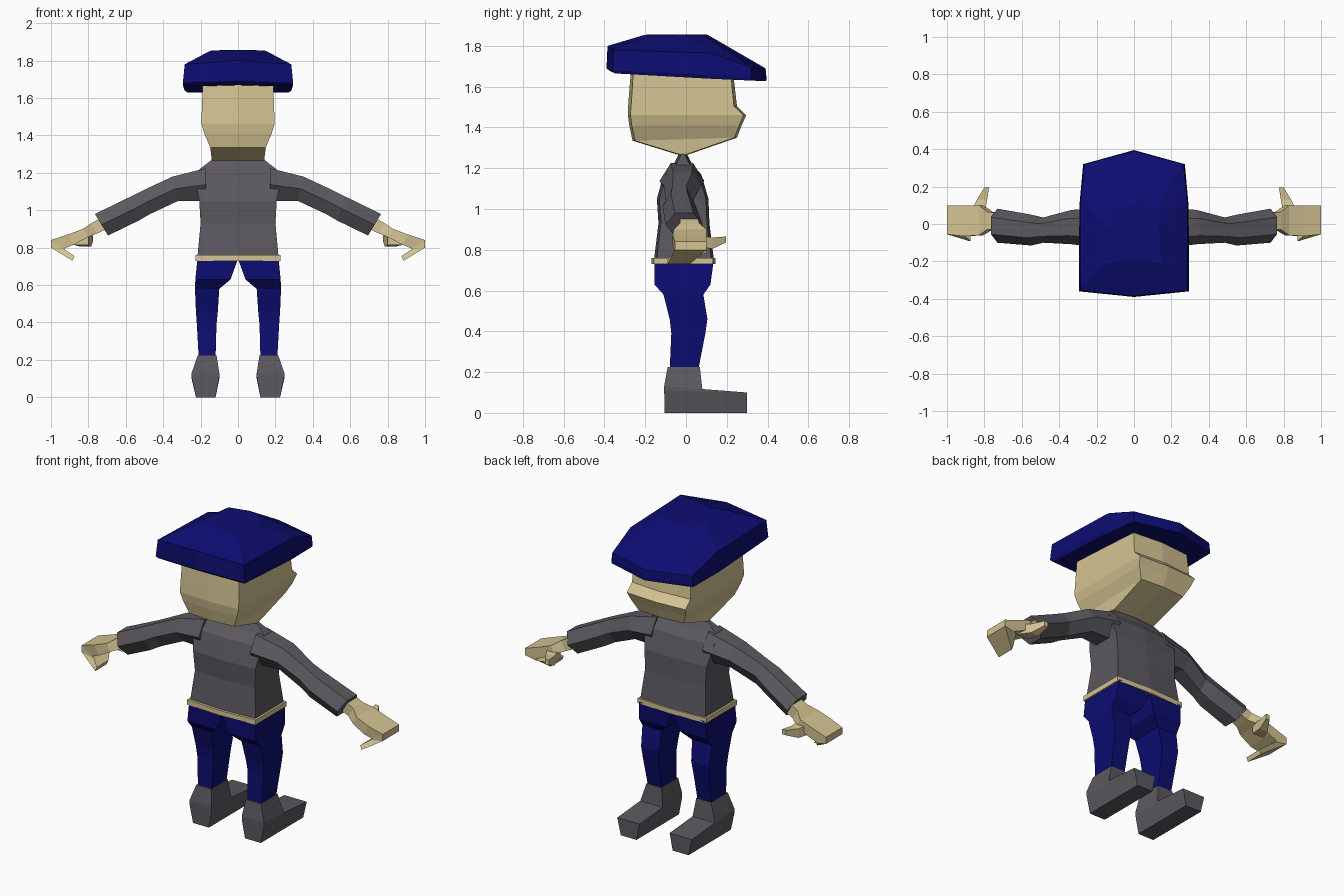
import bpy
import bmesh

cube = bpy.data.objects.get("Cube")
if cube:
    bpy.data.objects.remove(cube, do_unlink=True)


def material(name, rgb):
    mat = bpy.data.materials.new(name)
    mat.use_nodes = True
    mat.diffuse_color = (*rgb, 1)
    mat.node_tree.nodes["Principled BSDF"].inputs["Base Color"].default_value = (*rgb, 1)
    return mat


navy = material("navy cloth", (0.004, 0.004, 0.17))
grey = material("grey cloth", (0.105, 0.1, 0.115))
skin = material("tan skin", (0.66, 0.55, 0.29))


def loft(name, rings, mat, side=1):
    """Skin a closed, flat-shaded surface over equal-length rings."""
    bm = bmesh.new()
    loops = [[bm.verts.new((side * x, y, z)) for x, y, z in ring] for ring in rings]
    count = len(loops[0])
    for low, high in zip(loops, loops[1:]):
        for i in range(count):
            j = (i + 1) % count
            bm.faces.new((low[i], low[j], high[j], high[i]))
    bm.faces.new(loops[0][::-1])
    bm.faces.new(loops[-1])
    bmesh.ops.recalc_face_normals(bm, faces=bm.faces)
    mesh = bpy.data.meshes.new(name)
    bm.to_mesh(mesh)
    bm.free()
    mesh.materials.append(mat)
    obj = bpy.data.objects.new(name, mesh)
    bpy.context.collection.objects.link(obj)
    return obj


def mirrored(half):
    """Complete a ring whose first and last points lie on the centre plane."""
    return half + [(-x, y, z) for x, y, z in half[-2:0:-1]]


def body_ring(z, width, back, front, bulge=0.012, dz=0.0):
    """Six-sided body section; dz lifts its front edge."""
    return mirrored([(0, back, z), (width, back + bulge, z),
                     (width, front - bulge, z + dz), (0, front, z + dz)])


def box_ring(x0, x1, y0, y1, z, front_z=None):
    fz = z if front_z is None else front_z
    return [(x0, y0, z), (x1, y0, z), (x1, y1, fz), (x0, y1, fz)]


# Cap: underside, rim and crown
loft("cap", [
    mirrored([(0, -0.37, 1.675), (0.285, -0.345, 1.665), (0.285, 0.1, 1.64),
              (0.27, 0.32, 1.63), (0, 0.393, 1.627)]),
    mirrored([(0, -0.39, 1.69), (0.295, -0.36, 1.68), (0.292, 0.1, 1.66),
              (0.272, 0.32, 1.645), (0, 0.395, 1.64)]),
    mirrored([(0, -0.385, 1.8), (0.285, -0.355, 1.78), (0.285, 0.12, 1.765),
              (0.265, 0.32, 1.695), (0, 0.39, 1.69)]),
    mirrored([(0, -0.18, 1.857), (0.15, -0.21, 1.852), (0.13, -0.02, 1.855),
              (0.12, 0.08, 1.853), (0, 0.105, 1.855)]),
], navy)

# Head: pinched neck, jaw, nose ridge and brow
loft("head", [
    body_ring(1.265, 0.14, -0.035, 0.005),
    body_ring(1.335, 0.148, -0.262, 0.25, dz=0.015),
    body_ring(1.41, 0.18, -0.278, 0.273),
    body_ring(1.46, 0.195, -0.285, 0.295),
    body_ring(1.52, 0.194, -0.283, 0.25, 0.015, -0.015),
    body_ring(1.68, 0.188, -0.27, 0.232, dz=-0.02),
], skin)

# Sweater body and belt
loft("sweater_body", [
    body_ring(0.75, 0.217, -0.157, 0.137),
    body_ring(0.93, 0.2, -0.135, 0.115),
    body_ring(1.05, 0.207, -0.143, 0.11),
    body_ring(1.17, 0.23, -0.11, 0.075),
    body_ring(1.22, 0.205, -0.06, 0.03),
    body_ring(1.27, 0.14, -0.035, 0.005),
], grey)
loft("belt", [body_ring(z, 0.228, -0.17, 0.145) for z in (0.73, 0.76)], skin)


def arm_ring(top, bottom, y0, y1):
    """Six-sided sleeve section between a top and a bottom (x, z) point."""
    (xt, zt), (xb, zb) = top, bottom
    xm, zm, q = (xt + xb) / 2, (zt + zb) / 2, (y1 - y0) / 4
    return [(xt, y0 + q, zt), (xt, y1 - q, zt), (xm, y1, zm),
            (xb, y1 - q, zb), (xb, y0 + q, zb), (xm, y0, zm)]


def hand_ring(top, bottom, y0, y1):
    (xt, zt), (xb, zb) = top, bottom
    return [(xt, y0, zt), (xt, y1, zt), (xb, y1, zb), (xb, y0, zb)]


def thumb_ring(y, x0, x1, z0, z1):
    return [(x0, y, z0), (x1, y, z0), (x1, y, z1), (x0, y, z1)]


for label, side in (("left", 1), ("right", -1)):
    # Sleeve
    loft(label + "_sleeve", [
        arm_ring((0.17, 1.225), (0.17, 1.05), -0.13, 0.09),
        arm_ring((0.35, 1.18), (0.32, 1.05), -0.108, 0.075),
        arm_ring((0.5, 1.11), (0.47, 0.98), -0.1, 0.035),
        arm_ring((0.57, 1.075), (0.53, 0.945), -0.115, 0.05),
        arm_ring((0.765, 0.98), (0.695, 0.865), -0.1, 0.082),
    ], grey, side)
    # Hand: wrist, palm and curled fingers
    loft(label + "_hand", [
        hand_ring((0.74, 0.955), (0.7, 0.9), -0.03, 0.06),
        hand_ring((0.785, 0.93), (0.755, 0.875), -0.03, 0.065),
        hand_ring((0.83, 0.9), (0.805, 0.855), -0.06, 0.1),
        hand_ring((0.91, 0.87), (0.88, 0.815), -0.065, 0.1),
        hand_ring((1.0, 0.84), (0.93, 0.795), -0.055, 0.1),
        hand_ring((1.0, 0.8), (0.92, 0.785), -0.055, 0.1),
        hand_ring((0.885, 0.73), (0.875, 0.755), -0.09, 0.02),
    ], skin, side)
    # Thumb
    loft(label + "_thumb", [
        thumb_ring(0.05, 0.8, 0.88, 0.815, 0.875),
        thumb_ring(0.13, 0.785, 0.84, 0.805, 0.86),
        thumb_ring(0.195, 0.775, 0.8, 0.835, 0.865),
    ], skin, side)
    # Trouser leg
    loft(label + "_trouser_leg", [
        box_ring(0.12, 0.21, -0.08, 0.06, 0.21),
        box_ring(0.115, 0.22, -0.072, 0.095, 0.39),
        box_ring(0.108, 0.225, -0.08, 0.105, 0.46),
        box_ring(0.1, 0.23, -0.11, 0.085, 0.58),
        box_ring(0.04, 0.228, -0.155, 0.12, 0.63),
        box_ring(0, 0.217, -0.155, 0.135, 0.74),
    ], navy, side)
    # Boot: sole, toe top, instep and cuff
    loft(label + "_boot", [
        box_ring(0.12, 0.225, -0.105, 0.298, 0),
        box_ring(0.1, 0.248, -0.107, 0.298, 0.11, 0.1),
        box_ring(0.1, 0.248, -0.107, 0.08, 0.13, 0.117),
        box_ring(0.115, 0.215, -0.09, 0.068, 0.225),
    ], grey, side)
